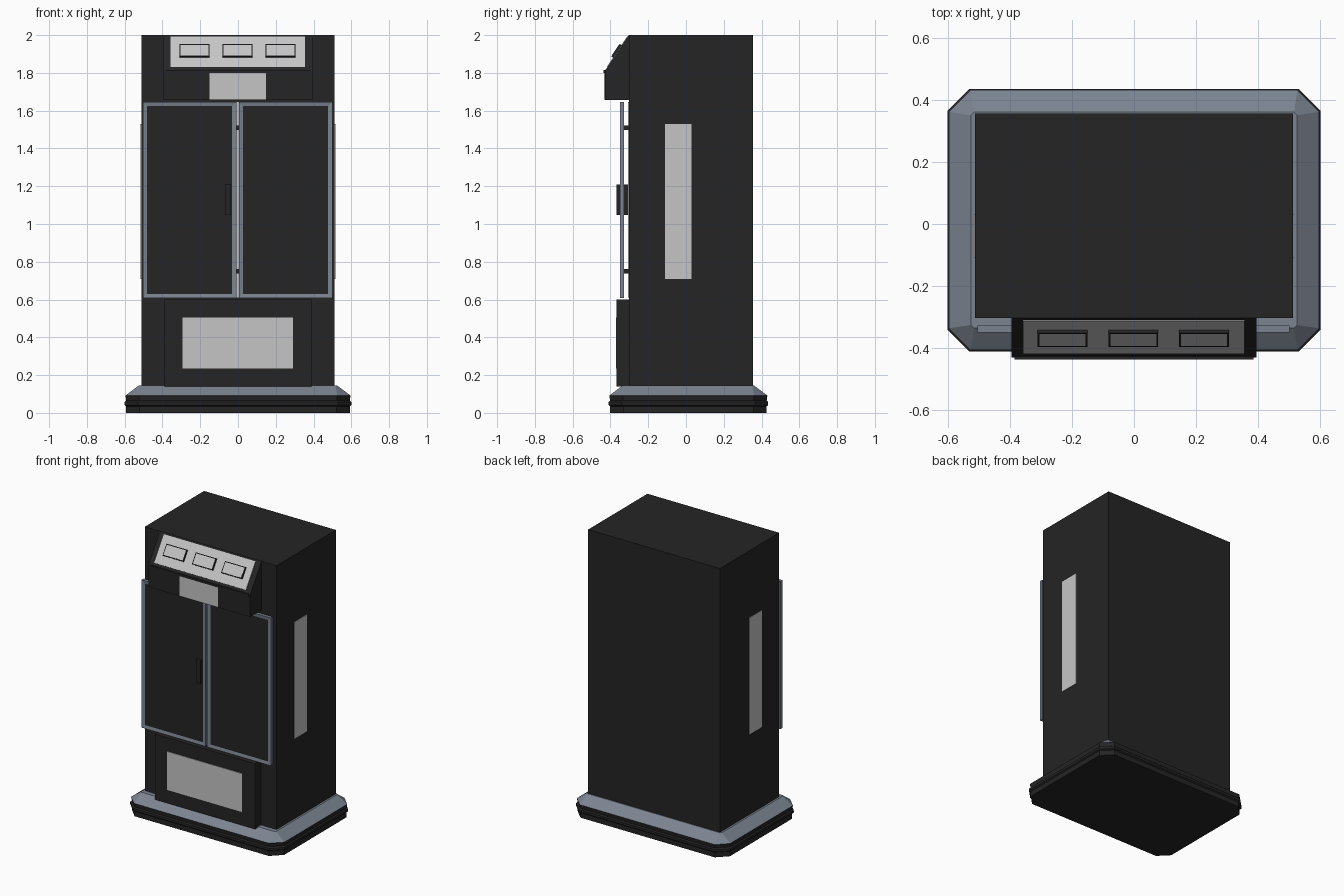
import bpy, bmesh
from mathutils import Matrix, Vector

if "Cube" in bpy.data.objects:
    bpy.data.objects.remove(bpy.data.objects["Cube"], do_unlink=True)


def material(name, color):
    m = bpy.data.materials.new(name)
    m.use_nodes = True
    m.diffuse_color = (*color, 1)
    bsdf = next(n for n in m.node_tree.nodes if n.type == 'BSDF_PRINCIPLED')
    bsdf.inputs["Base Color"].default_value = (*color, 1)
    bsdf.inputs["Roughness"].default_value = 0.6
    return m


BLACK = material("cabinet black", (0.018, 0.018, 0.018))
GREY = material("trim blue grey", (0.20, 0.23, 0.28))
PALE = material("panel pale grey", (0.56, 0.56, 0.56))


def finish(name, bm, mats):
    bmesh.ops.recalc_face_normals(bm, faces=bm.faces)
    mesh = bpy.data.meshes.new(name)
    bm.to_mesh(mesh)
    bm.free()
    for m in mats:
        mesh.materials.append(m)
    ob = bpy.data.objects.new(name, mesh)
    bpy.context.collection.objects.link(ob)
    return ob


def box_mesh(x, y, z):
    bm = bmesh.new()
    spans = (x, y, z)
    size = [b - a for a, b in spans]
    mid = Vector([(a + b) / 2 for a, b in spans])
    bmesh.ops.create_cube(bm, size=1, matrix=Matrix.Translation(mid) @ Matrix.Diagonal((*size, 1)))
    return bm


def box(name, x, y, z, mat):
    return finish(name, box_mesh(x, y, z), [mat])


# Base: stacked chamfered outlines, with a sloping grey top
def outline(bm, inset, z, cut):
    x0, x1, y0, y1 = -0.6 + inset, 0.6 - inset, -0.41 + inset, 0.435 - inset
    pts = [(x0 + cut, y0), (x1 - cut, y0), (x1, y0 + cut), (x1, y1 - cut),
           (x1 - cut, y1), (x0 + cut, y1), (x0, y1 - cut), (x0, y0 + cut)]
    return [bm.verts.new((px, py, z)) for px, py in pts]


bm = bmesh.new()
rings = [outline(bm, i, z, c) for i, z, c in (
    (0.008, 0, 0.07), (0.008, 0.035, 0.07), (0, 0.042, 0.07), (0, 0.058, 0.07),
    (0.008, 0.065, 0.07), (0.004, 0.092, 0.07), (0.075, 0.145, 0.01))]
bm.faces.new(rings[0])
for low, high in zip(rings, rings[1:]):
    for k in range(8):
        n = (k + 1) % 8
        f = bm.faces.new((low[k], low[n], high[n], high[k]))
        f.material_index = int(high is rings[-1])
bm.faces.new(rings[-1]).material_index = 1
finish("base", bm, [BLACK, GREY])

# Cabinet body and lower front box
box("cabinet_body", (-0.512, 0.512), (-0.303, 0.355), (0.14, 2), BLACK)
box("lower_box", (-0.39, 0.39), (-0.367, -0.30), (0.14, 0.6), BLACK)
box("lower_panel", (-0.293, 0.29), (-0.371, -0.366), (0.235, 0.505), PALE)
for side, s in (("left", 1), ("right", -1)):
    box(side + "_side_panel", sorted((s * 0.511, s * 0.515)), (-0.11, 0.03), (0.71, 1.53), PALE)

# Upper console with a sloping face
LOW, HIGH = Vector((0, -0.43, 1.81)), Vector((0, -0.303, 2.0))
bm = bmesh.new()
profile = [(-0.30, 1.657), (-0.43, 1.657), LOW.yz, HIGH.yz]
side = bm.faces.new([bm.verts.new((-0.395, y, z)) for y, z in profile])
ext = bmesh.ops.extrude_face_region(bm, geom=[side])
bmesh.ops.translate(bm, vec=(0.79, 0, 0), verts=[v for v in ext["geom"] if isinstance(v, bmesh.types.BMVert)])
finish("console", bm, [BLACK])
box("console_lip", (-0.385, 0.385), (-0.436, -0.42), (1.80, 1.815), BLACK)
box("console_display", (-0.15, 0.147), (-0.434, -0.429), (1.66, 1.80), PALE)

# Parts lying on the slope: local y runs up the slope, local z points outward
up = (HIGH - LOW).normalized()
out = Vector((1, 0, 0)).cross(up)
slope = Matrix.Translation(LOW) @ Matrix((Vector((1, 0, 0)), up, out)).transposed().to_4x4()


def on_slope(name, x, y, z, mats):
    bm = box_mesh(x, y, z)
    for f in bm.faces:
        f.material_index = 0 if f.normal.z > 0.5 else len(mats) - 1
    bm.transform(slope)
    return finish(name, bm, mats)


on_slope("control_panel", (-0.358, 0.355), (0.024, 0.217), (-0.002, 0.003), [PALE])
for i, cx in enumerate((-0.23, -0.002, 0.225)):
    on_slope(f"button_{i + 1}_rim", (cx - 0.08, cx + 0.08), (0.083, 0.163), (0, 0.014), [BLACK])
    on_slope(f"button_{i + 1}_face", (cx - 0.074, cx + 0.074), (0.089, 0.157), (0.013, 0.015), [PALE])

# Doors: grey frames with dark inset panes
for name, x in (("right_door", (-0.504, -0.008)), ("left_door", (0.004, 0.50))):
    bm = box_mesh(x, (-0.35, -0.327), (0.608, 1.647))
    panes = [f for f in bm.faces if abs(f.normal.y) > 0.5]
    bmesh.ops.inset_individual(bm, faces=panes, thickness=0.032, depth=-0.004)
    for f in panes:
        f.material_index = 1
    finish(name, bm, [GREY, BLACK])

# Pale strip between the doors, hinges and handle
box("centre_strip", (-0.008, 0.004), (-0.308, -0.302), (0.61, 1.645), PALE)
for name, z in (("lower_hinge", 0.75), ("upper_hinge", 1.51)):
    box(name, (-0.012, 0.008), (-0.327, -0.302), (z - 0.012, z + 0.012), BLACK)
box("handle", (-0.07, -0.036), (-0.367, -0.302), (1.047, 1.21), BLACK)
